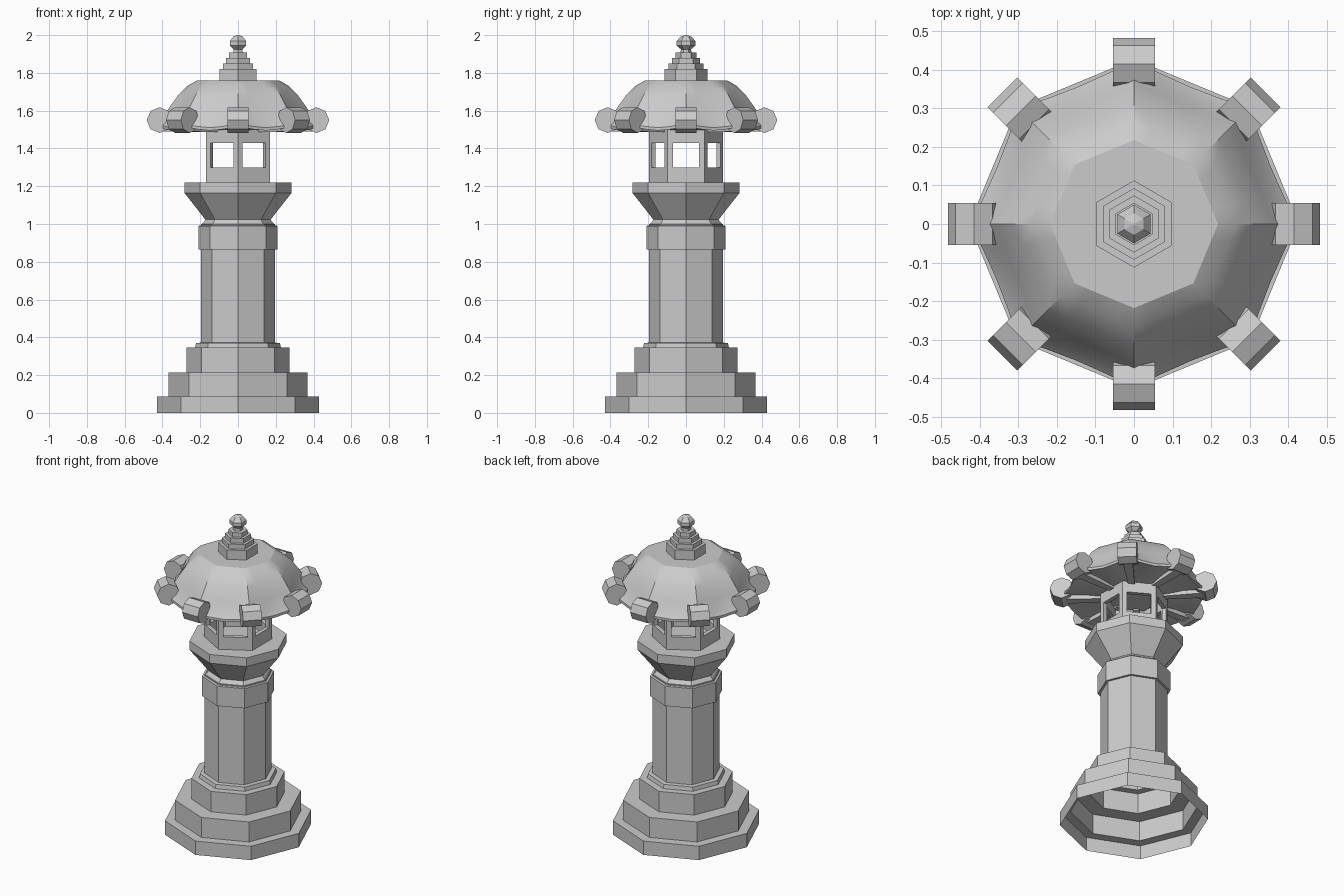
import bpy, bmesh
from math import sin, cos, pi, radians

if "Cube" in bpy.data.objects:
    bpy.data.objects.remove(bpy.data.objects["Cube"])


def finish(name, bm, smooth=None):
    bmesh.ops.recalc_face_normals(bm, faces=bm.faces)
    me = bpy.data.meshes.new(name)
    bm.to_mesh(me)
    bm.free()
    ob = bpy.data.objects.new(name, me)
    bpy.context.collection.objects.link(ob)
    if smooth:
        bpy.ops.object.select_all(action='DESELECT')
        ob.select_set(True)
        bpy.context.view_layer.objects.active = ob
        bpy.ops.object.shade_smooth_by_angle(angle=radians(smooth))
    return ob


def skin(bm, rings):
    for a, b in zip(rings, rings[1:]):
        n = len(a)
        for i in range(n):
            bm.faces.new((a[i], a[(i + 1) % n], b[(i + 1) % n], b[i]))


def lathe(name, profile, sides, start=pi / 2, cap_bottom=False):
    bm = bmesh.new()
    rings = [[bm.verts.new((r * cos(start + 2 * pi * i / sides),
                            r * sin(start + 2 * pi * i / sides), z))
              for i in range(sides)] for r, z in profile]
    skin(bm, rings)
    bm.faces.new(rings[-1])
    if cap_bottom:
        bm.faces.new(rings[0])
    return finish(name, bm)


# Stepped octagonal base, open underneath
lathe("stepped_base", [(.428, 0), (.428, .088), (.368, .088), (.368, .215), (.273, .215),
                       (.273, .345), (.227, .345), (.222, .37), (.195, .372)], 8)

# Column with its collar
lathe("column", [(.195, .36), (.195, 1.0)], 8)
lathe("collar", [(.21, .865), (.21, .99), (.197, .992), (.17, 1.025)], 8, cap_bottom=True)

# Flared platform under the lamp chamber
lathe("platform", [(.17, 1.02), (.284, 1.165), (.284, 1.22)], 8, cap_bottom=True)

# Hexagonal lamp chamber with six windows
bm = bmesh.new()
R = .197
zs = (1.22, 1.30, 1.43, 1.50)
ts = (0, .145, .855, 1)
for k in range(6):
    a0, a1 = pi / 2 + k * pi / 3, pi / 2 + (k + 1) * pi / 3
    grid = [[bm.verts.new((R * (cos(a0) * (1 - t) + cos(a1) * t),
                           R * (sin(a0) * (1 - t) + sin(a1) * t), z)) for t in ts] for z in zs]
    for j in range(3):
        for i in range(3):
            if (i, j) != (1, 1):
                bm.faces.new((grid[j][i], grid[j][i + 1], grid[j + 1][i + 1], grid[j + 1][i]))
bmesh.ops.remove_doubles(bm, verts=bm.verts, dist=1e-4)
chamber = finish("lamp_chamber", bm)
mod = chamber.modifiers.new("thickness", 'SOLIDIFY')
mod.thickness = .025
mod.offset = -1
mod.use_even_offset = True

# Domed octagonal roof: panels sag between the raised corners
bm = bmesh.new()
profile = [(.0, 1.76, 0), (.218, 1.76, 0), (.265, 1.733, 0), (.315, 1.685, .1), (.365, 1.615, .4),
           (.398, 1.56, .8), (.425, 1.535, 1), (.425, 1.52, 1), (.30, 1.52, .7), (.15, 1.495, 0)]
SEG = 4
rings = []
for r, z, sag in profile[1:]:
    ring = []
    for i in range(8 * SEG):
        k, t = divmod(i, SEG)
        t /= SEG
        a0, a1 = k * pi / 4, (k + 1) * pi / 4
        w = sag * sin(pi * t)
        s = r * (1 - .02 * w)
        ring.append(bm.verts.new((s * (cos(a0) * (1 - t) + cos(a1) * t),
                                  s * (sin(a0) * (1 - t) + sin(a1) * t), z - .025 * w)))
    rings.append(ring)
skin(bm, rings)
bm.faces.new(rings[0])
bm.faces.new(rings[-1])
finish("roof", bm, 30)

# Eight ribs under the roof, each ending in an eight-sided scroll
for k in range(8):
    a = k * pi / 4

    def put(bm, u, v, z):
        return bm.verts.new((u * cos(a) - v * sin(a), u * sin(a) + v * cos(a), z))

    bm = bmesh.new()
    ends = [[put(bm, .415 + .068 * cos(i * pi / 4), v, 1.55 + .068 * sin(i * pi / 4))
             for i in range(8)] for v in (-.055, .055)]
    skin(bm, ends)
    for e in ends:
        bm.faces.new(e)
    finish(f"roof_scroll_{k + 1}", bm)

    bm = bmesh.new()
    ends = [[put(bm, u, -w, lo), put(bm, u, w, lo), put(bm, u, w, 1.54), put(bm, u, -w, 1.54)]
            for u, w, lo in ((.13, .018, 1.485), (.40, .028, 1.49))]
    skin(bm, ends)
    for e in ends:
        bm.faces.new(e)
    finish(f"roof_rib_{k + 1}", bm)

# Hexagonal stepped finial and its knob
lathe("finial_steps", [(.113, 1.755), (.113, 1.82), (.093, 1.82), (.093, 1.85), (.074, 1.85),
                       (.074, 1.88), (.055, 1.88), (.055, 1.908)], 6)
lathe("finial_knob", [(.03, 1.905), (.027, 1.925), (.05, 1.945), (.05, 1.968),
                      (.028, 1.993), (.004, 2.0)], 6)
